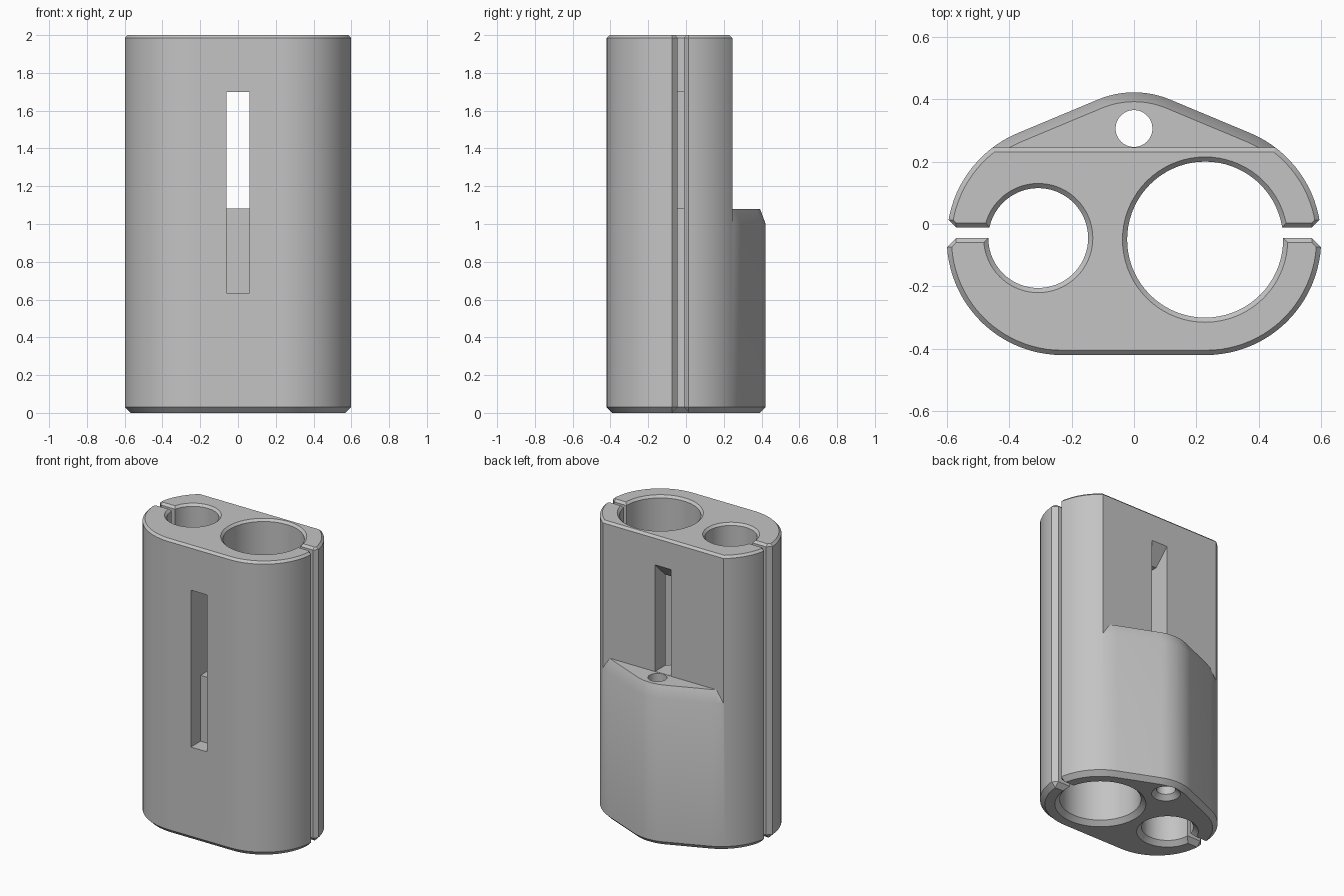
import bpy, bmesh, math

cube = bpy.data.objects.get("Cube")
if cube:
    bpy.data.objects.remove(cube, do_unlink=True)

grey = bpy.data.materials.new("plain grey")
grey.use_nodes = True
grey.diffuse_color = (0.55, 0.55, 0.55, 1)
grey.node_tree.nodes["Principled BSDF"].inputs["Base Color"].default_value = (0.55, 0.55, 0.55, 1)

HEIGHT, LEDGE, WALL = 2.0, 1.08, 0.245
LOW_CHAMFER, TOP_CHAMFER = 0.03, 0.015
OVER = 0.02  # how far cutters stick out of the body


def loft(name, rings):
    """Closed solid through rings of 3D points that match one to one."""
    bm = bmesh.new()
    loops = [[bm.verts.new(p) for p in ring] for ring in rings]
    n = len(loops[0])
    for a, b in zip(loops, loops[1:]):
        for i in range(n):
            j = (i + 1) % n
            bm.faces.new((a[i], a[j], b[j], b[i]))
    bm.faces.new(loops[0][::-1])
    bm.faces.new(loops[-1])
    bmesh.ops.recalc_face_normals(bm, faces=bm.faces)
    mesh = bpy.data.meshes.new(name)
    bm.to_mesh(mesh)
    bm.free()
    mesh.materials.append(grey)
    obj = bpy.data.objects.new(name, mesh)
    bpy.context.collection.objects.link(obj)
    return obj


def prism_x(name, profile, half):
    """Extrude a (y, z) profile along x."""
    return loft(name, [[(x, y, z) for y, z in profile] for x in (-half, half)])


def subtract(target, cutter):
    cutter.hide_render = True
    mod = target.modifiers.new("cut", 'BOOLEAN')
    mod.operation, mod.solver, mod.object = 'DIFFERENCE', 'EXACT', cutter
    bpy.context.view_layer.objects.active = target
    bpy.ops.object.modifier_apply(modifier=mod.name)
    bpy.data.objects.remove(cutter, do_unlink=True)


def outline(inset, z):
    """Rounded outline: two side lobes joined by tangents to a back curve."""
    t = 67.3
    arcs = [(0.23, -0.05, 0.37, -90, t, 40),
            (0, 0.122, 0.30, t, 180 - t, 16),
            (-0.23, -0.05, 0.37, 180 - t, 270, 40)]
    pts = []
    for cx, cy, r, start, end, steps in arcs:
        for i in range(steps + 1):
            a = math.radians(start + (end - start) * i / steps)
            pts.append((cx + (r - inset) * math.cos(a), cy + (r - inset) * math.sin(a), z))
    return pts


def bore(x, y, r, top, top_flare):
    """Round hole cutter, flared at the bottom and optionally at the top."""
    levels = [(-OVER, r + LOW_CHAMFER + OVER), (LOW_CHAMFER, r)]
    if top_flare:
        levels += [(top - TOP_CHAMFER, r), (top + OVER, r + TOP_CHAMFER + OVER)]
    else:
        levels.append((top, r))
    steps = [math.tau * i / 72 for i in range(72)]
    return loft("bore_cutter", [[(x + q * math.cos(a), y + q * math.sin(a), z) for a in steps]
                                for z, q in levels])


def slit(side):
    """Side slit cutter from a bore outwards, flared at its outer edges and ends."""
    rings = []
    for z, flare in ((-OVER, LOW_CHAMFER + OVER), (LOW_CHAMFER, 0),
                     (HEIGHT - TOP_CHAMFER, 0), (HEIGHT + OVER, TOP_CHAMFER + OVER)):
        h = 0.0165 + flare
        half = [(0.3, h), (0.57, h), (0.62, h + 0.05)]
        ring = half + [(x, -w) for x, w in reversed(half)]
        rings.append([(side * x, -0.028 + w, z) for x, w in ring])
    return loft("slit_cutter", rings)


# Main body with chamfered bottom and top rims
body = loft("holder_body", [outline(LOW_CHAMFER, 0), outline(0, LOW_CHAMFER),
                            outline(0, HEIGHT - TOP_CHAMFER), outline(TOP_CHAMFER, HEIGHT)])

# Upper back recess, leaving a ledge with a sloped rim
recess = prism_x("recess_cutter", [(WALL, 0.99), (0.6, 0.99), (0.6, 2.2), (WALL, 2.2)], 0.8)
subtract(recess, loft("ledge_core", [outline(-0.03, 0.92), outline(0.03, LEDGE)]))
subtract(body, recess)

# Chamfer along the top of the back wall
c = TOP_CHAMFER
subtract(body, prism_x("wall_chamfer_cutter",
                       [(WALL - c - OVER, HEIGHT + OVER), (WALL + OVER, HEIGHT - c - OVER),
                        (WALL + OVER, HEIGHT + OVER)], 0.7))

# Strap slot: shallow pocket in front, open to the back above the ledge
subtract(body, prism_x("slot_cutter",
                       [(-0.5, 0.635), (-0.315, 0.635), (-0.315, LEDGE + 0.002), (0.3, LEDGE + 0.002),
                        (0.3, 1.86), (0.14, 1.7), (-0.5, 1.7)], 0.06))

# Two large bores and the small one under the ledge
subtract(body, bore(-0.307, -0.045, 0.16, HEIGHT, True))
subtract(body, bore(0.228, -0.05, 0.25, HEIGHT, True))
subtract(body, bore(0, 0.306, 0.059, 1.2, False))

# Side slits
for side in (-1, 1):
    subtract(body, slit(side))

bpy.ops.object.select_all(action='DESELECT')
body.select_set(True)
bpy.context.view_layer.objects.active = body
bpy.ops.object.shade_smooth_by_angle(angle=math.radians(25))
